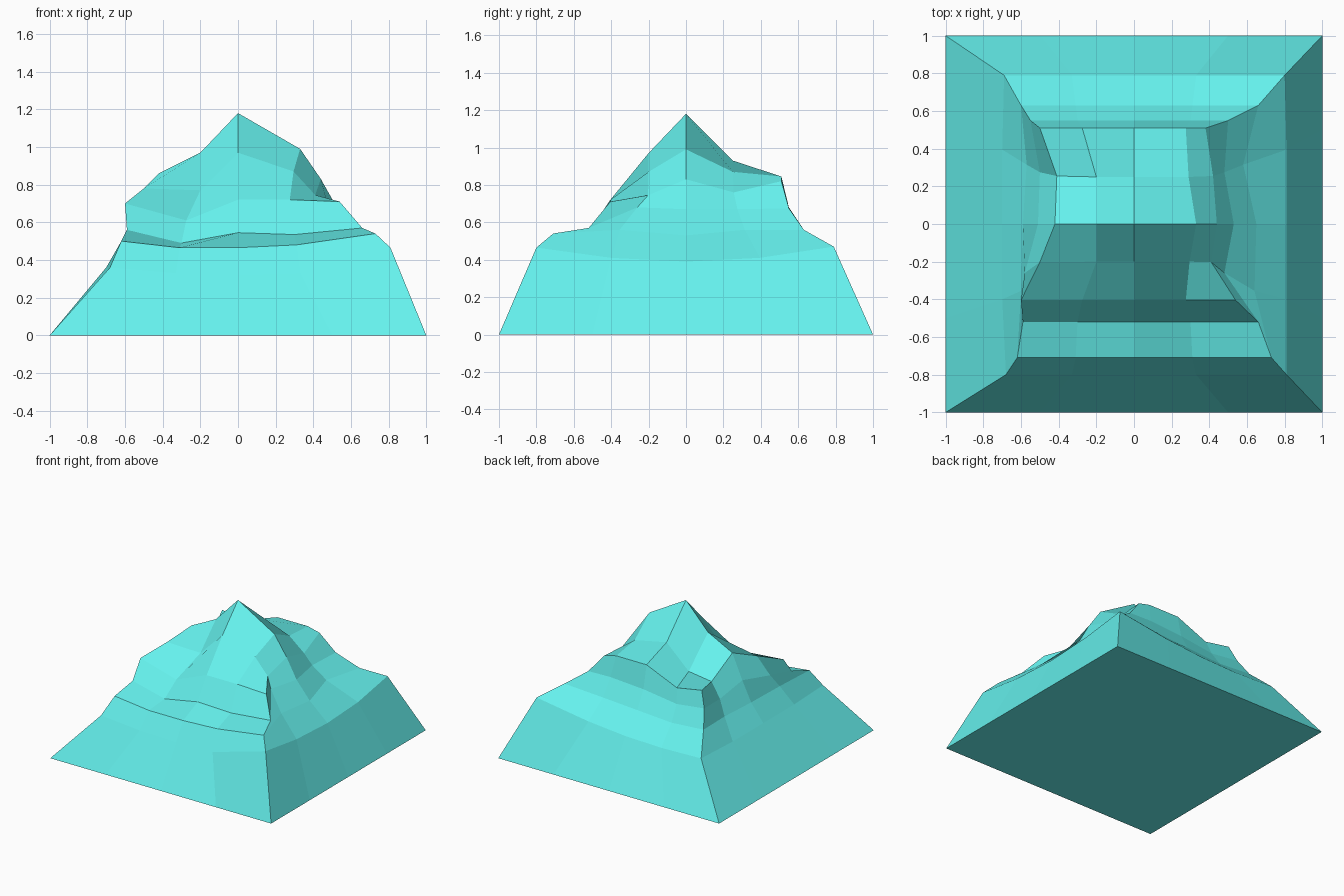
import bpy, bmesh

if "Cube" in bpy.data.objects:
    bpy.data.objects.remove(bpy.data.objects["Cube"])

bm = bmesh.new()


def border(n):
    """Cells around an n x n grid, anticlockwise from the front-left corner."""
    m = n - 1
    return ([(i, 0) for i in range(m)] + [(m, j) for j in range(m)]
            + [(m - i, m) for i in range(m)] + [(0, m - j) for j in range(m)])


def ring(y0, y1, half, west, east, front_z, back_z):
    """Contour ring: 4 segments a side; west/east are x (and z) from front to back."""
    ys = (y0, y0 / 2, 0, y1 / 2, y1)
    g = {}
    for j, y in enumerate(ys):
        g[0, j] = (west[0][j], y, west[1][j])
        g[4, j] = (east[0][j], y, east[1][j])
    for i, x in enumerate((-half, 0, half), 1):
        g[i, 0] = (x, y0, front_z[i - 1])
        g[i, 4] = (x, y1, back_z[i - 1])
    return [bm.verts.new(g[c]) for c in border(5)]


# Contours from the foot up to the shoulder of the peak
rings = [
    ring(-1, 1, .5, ([-1] * 5, [0] * 5), ([1] * 5, [0] * 5), [0] * 3, [0] * 3),
    ring(-.8, .79, .33,
         ((-.68, -.7, -.7, -.7, -.69), (.36, .36, .36, .36, .37)),
         ((.81, .81, .81, .81, .8), (.465, .41, .39, .41, .47)),
         (.33, .32, .33), (.36, .37, .40)),
    ring(-.71, .63, .31,
         ((-.62, -.6, -.59, -.57, -.6), (.5, .5, .5, .5, .52)),
         ((.73, .64, .65, .58, .66), (.54, .56, .53, .56, .56)),
         (.465, .465, .48), (.5, .52, .54)),
    ring(-.52, .55, .3,
         ((-.59, -.58, -.51, -.5, -.55), (.56, .62, .66, .61, .65)),
         ((.66, .48, .53, .48, .5), (.57, .68, .67, .67, .675)),
         (.49, .545, .535), (.62, .66, .68)),
    ring(-.405, .51, .275,
         ((-.6, -.5, -.42, -.41, -.5), (.7, .78, .86, .72, .77)),
         ((.54, .41, .44, .42, .38), (.71, .745, .83, .76, .82)),
         (.61, .72, .72), (.73, .845, .845)),
]
for low, high in zip(rings, rings[1:]):
    for k in range(16):
        n = (k + 1) % 16
        bm.faces.new((low[k], low[n], high[n], high[k]))

# Summit: a 4 x 4 patch inside the top ring
grid = dict(zip(border(5), rings[-1]))
summit = [[(-.2, -.2, .77), (0, -.2, .97), (.295, -.2, .87)],
          [(-.2, 0, .97), (0, 0, 1.18), (.33, 0, .99)],
          [(-.2, .25, .745), (0, .25, .93), (.29, .25, .87)]]
for j, row in enumerate(summit, 1):
    for i, co in enumerate(row, 1):
        grid[i, j] = bm.verts.new(co)
for i in range(4):
    for j in range(4):
        bm.faces.new((grid[i, j], grid[i + 1, j], grid[i + 1, j + 1], grid[i, j + 1]))

# Flat underside
bm.faces.new(rings[0][::-1])
bmesh.ops.recalc_face_normals(bm, faces=bm.faces)

mesh = bpy.data.meshes.new("mountain")
bm.to_mesh(mesh)
bm.free()
mountain = bpy.data.objects.new("mountain", mesh)
bpy.context.collection.objects.link(mountain)

mat = bpy.data.materials.new("turquoise")
mat.diffuse_color = (0.13, 0.88, 0.85, 1)
mat.use_nodes = True
mat.node_tree.nodes["Principled BSDF"].inputs["Base Color"].default_value = mat.diffuse_color
mesh.materials.append(mat)
